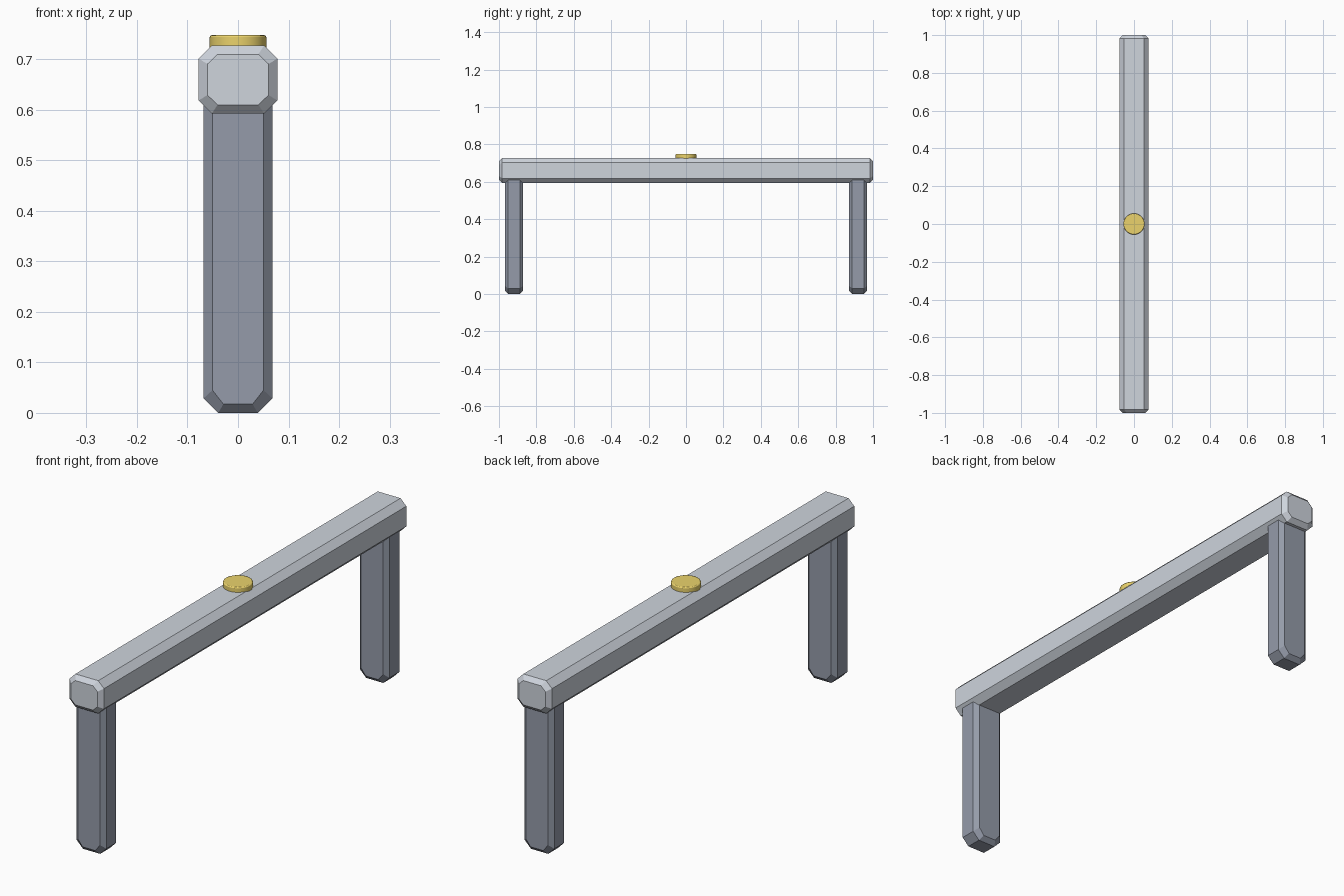
import bpy, bmesh, math

if "Cube" in bpy.data.objects:
    bpy.data.objects.remove(bpy.data.objects["Cube"])


def material(name, color):
    mat = bpy.data.materials.new(name)
    mat.diffuse_color = color
    mat.use_nodes = True
    mat.node_tree.nodes["Principled BSDF"].inputs["Base Color"].default_value = mat.diffuse_color
    return mat


def chamfered_bar(name, center, half, cut, inset, mat):
    """Octagonal x-z section run along y, with inset chamfered end faces."""
    hx, hy, hz = half
    section = [(hx, hz - cut), (hx - cut, hz), (cut - hx, hz), (-hx, hz - cut),
               (-hx, cut - hz), (cut - hx, -hz), (hx - cut, -hz), (hx, cut - hz)]
    sx, sz = (hx - inset) / hx, (hz - inset) / hz
    bm = bmesh.new()
    rings = []
    for y, kx, kz in ((-hy, sx, sz), (-hy + inset, 1, 1), (hy - inset, 1, 1), (hy, sx, sz)):
        rings.append([bm.verts.new((x * kx, y, z * kz)) for x, z in section])
    for a, b in zip(rings, rings[1:]):
        for i in range(8):
            j = (i + 1) % 8
            bm.faces.new((a[i], a[j], b[j], b[i]))
    bm.faces.new(rings[0])
    bm.faces.new(rings[-1])
    bmesh.ops.recalc_face_normals(bm, faces=bm.faces)
    mesh = bpy.data.meshes.new(name)
    bm.to_mesh(mesh)
    bm.free()
    mesh.materials.append(mat)
    obj = bpy.data.objects.new(name, mesh)
    obj.location = center
    bpy.context.collection.objects.link(obj)
    return obj


light = material("light_metal", (0.62, 0.66, 0.72, 1))
dark = material("dark_metal", (0.30, 0.33, 0.40, 1))
gold = material("gold", (0.83, 0.65, 0.15, 1))

# Long top beam
chamfered_bar("beam", (0, 0, 0.66), (0.078, 1.0, 0.0675), 0.026, 0.0175, light)

# Legs, reaching slightly into the beam
for name, y in (("front_leg", -0.92), ("back_leg", 0.92)):
    chamfered_bar(name, (0, y, 0.32), (0.068, 0.049, 0.32), 0.029, 0.0175, dark)

# Round button on the middle of the beam
bpy.ops.mesh.primitive_cylinder_add(vertices=32, radius=0.056, depth=0.03,
                                    location=(0, 0, 0.733))
button = bpy.context.object
button.name = "button"
button.data.materials.append(gold)
bevel = button.modifiers.new("rim", 'BEVEL')
bevel.width = 0.004
bevel.segments = 2
bevel.limit_method = 'ANGLE'
bpy.ops.object.shade_smooth_by_angle(angle=math.radians(35))
